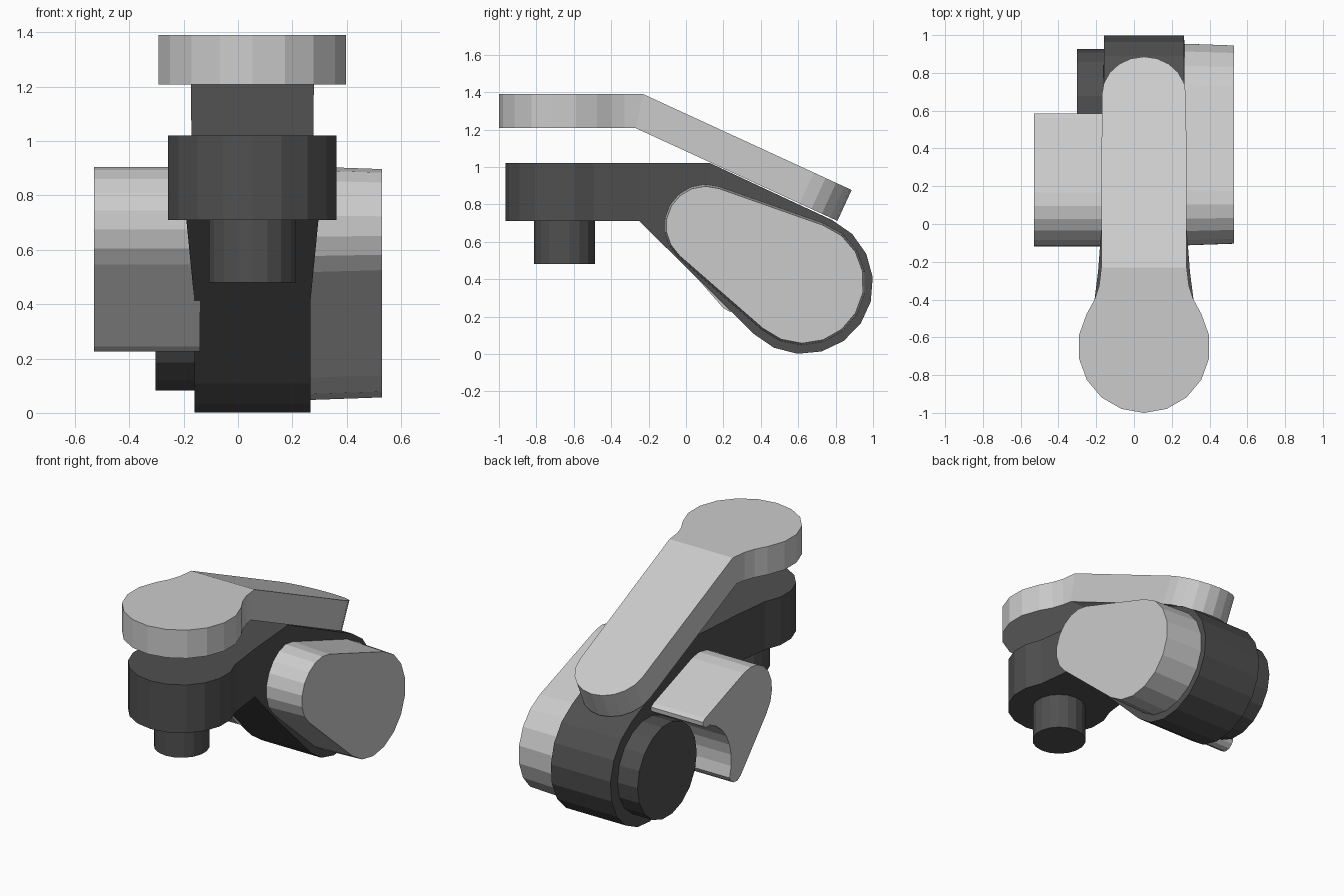
import bpy, bmesh
from math import sin, cos, radians, tan

if "Cube" in bpy.data.objects:
    bpy.data.objects.remove(bpy.data.objects["Cube"])

CX = 0.053  # centre line of the body and lever

dark = bpy.data.materials.new("dark_grey")
dark.diffuse_color = (0.08, 0.08, 0.08, 1)
dark.use_nodes = True
dark.node_tree.nodes["Principled BSDF"].inputs["Base Color"].default_value = dark.diffuse_color


def finish(name, bm, mat=None):
    bmesh.ops.remove_doubles(bm, verts=bm.verts, dist=1e-4)
    bmesh.ops.recalc_face_normals(bm, faces=bm.faces)
    me = bpy.data.meshes.new(name)
    bm.to_mesh(me)
    bm.free()
    if mat:
        me.materials.append(mat)
    ob = bpy.data.objects.new(name, me)
    bpy.context.collection.objects.link(ob)
    return ob


def arc(cy, cz, r, a0, a1, n):
    """Points along an arc, angles in degrees."""
    return [(cy + r * cos(radians(a0 + (a1 - a0) * i / n)),
             cz + r * sin(radians(a0 + (a1 - a0) * i / n))) for i in range(n + 1)]


def loft(name, stations, mat=None):
    """Skin (top point, bottom point, half width) stations along the part."""
    bm = bmesh.new()
    rings = []
    for (ty, tz), (by, bz), w in stations:
        rings.append([bm.verts.new(p) for p in (
            (CX - w, ty, tz), (CX + w, ty, tz), (CX + w, by, bz), (CX - w, by, bz))])
    for a, b in zip(rings, rings[1:]):
        for i in range(4):
            j = (i + 1) % 4
            bm.faces.new((a[i], a[j], b[j], b[i]))
    bmesh.ops.remove_doubles(bm, verts=bm.verts, dist=1e-4)
    bmesh.ops.dissolve_limit(bm, angle_limit=radians(0.5), verts=bm.verts, edges=bm.edges)
    return finish(name, bm, mat)


def prism(name, x0, prof0, x1, prof1, mat=None):
    """Side profile (y, z) extruded along x, possibly with taper."""
    bm = bmesh.new()
    a = [bm.verts.new((x0, y, z)) for y, z in prof0]
    b = [bm.verts.new((x1, y, z)) for y, z in prof1]
    n = len(a)
    bm.faces.new(a)
    bm.faces.new(b)
    for i in range(n):
        j = (i + 1) % n
        bm.faces.new((a[i], a[j], b[j], b[i]))
    return finish(name, bm, mat)


def disc_stations(r, top, bottom, last):
    out = []
    for a in range(0, last + 1, 20):
        y = -0.65 - r * cos(radians(a))
        out.append(((y, top), (y, bottom), r * sin(radians(a))))
    return out


# Body: round front pad, sloping neck and large round hub
st = disc_stations(0.315, 1.02, 0.71, 120)
st += [((-0.40, 1.02), (-0.40, 0.71), 0.262),
       ((-0.25, 1.02), (-0.25, 0.71), 0.243),
       ((0.13, 1.02), (0.05, 0.415), 0.214)]
hub_top = arc(0.625, 0.375, 0.375, 65.3, -34.6, 5)
hub_bottom = arc(0.625, 0.375, 0.375, -134.5, -34.6, 5)
st += [(t, b, 0.213) for t, b in zip(hub_top, hub_bottom)]
loft("body", st, dark)

# Lever: round pad bent down into a round-ended arm
T, BEND = 0.182, radians(24.7)
st = disc_stations(0.35, 1.39, 1.39 - T, 120)
st += [((y, 1.39), (y, 1.39 - T), w) for y, w in ((-0.40, 0.262), (-0.33, 0.238))]
st.append(((-0.23, 1.39), (-0.23 - T * tan(BEND / 2), 1.39 - T), 0.226))
for a in range(90, -1, -18):
    d, w = 1.006 + 0.222 * cos(radians(a)), 0.223 * sin(radians(a))
    y, z = -0.23 + d * cos(BEND), 1.39 - d * sin(BEND)
    st.append(((y, z), (y - T * sin(BEND), z - T * cos(BEND)), w))
loft("lever", st)

# Peg under the front pad
bm = bmesh.new()
bmesh.ops.create_cone(bm, cap_ends=True, segments=18, radius1=0.163, radius2=0.163, depth=0.25)
bmesh.ops.translate(bm, verts=bm.verts, vec=(CX, -0.65, 0.605))
finish("peg", bm, dark)


# Right side cover: tapered teardrop
def teardrop(grow):
    return (arc(0.105, 0.685, 0.212 + grow, 70.7, 228.9, 8)
            + arc(0.625, 0.382, 0.325 + grow, -131.1, 70.7, 10))


prism("right_cover", 0.25, teardrop(0.01), 0.53, teardrop(0))

# Left axle stub
stub = arc(0.625, 0.38, 0.302, 0, 340, 17)
prism("left_stub", -0.303, stub, -0.15, stub, dark)

# Left guard: teardrop nose hollowed around the stub, with rounded tips
guard = (arc(0.095, 0.69, 0.215, 70.7, 222, 8)
         + [(0.2, 0.245), (0.235, 0.225), (0.275, 0.23), (0.30, 0.25)]
         + arc(0.625, 0.38, 0.33, 199, 110, 7)
         + [(0.555, 0.69), (0.583, 0.708), (0.585, 0.735), (0.56, 0.752)])
prism("left_guard", -0.53, guard, -0.14, guard)
